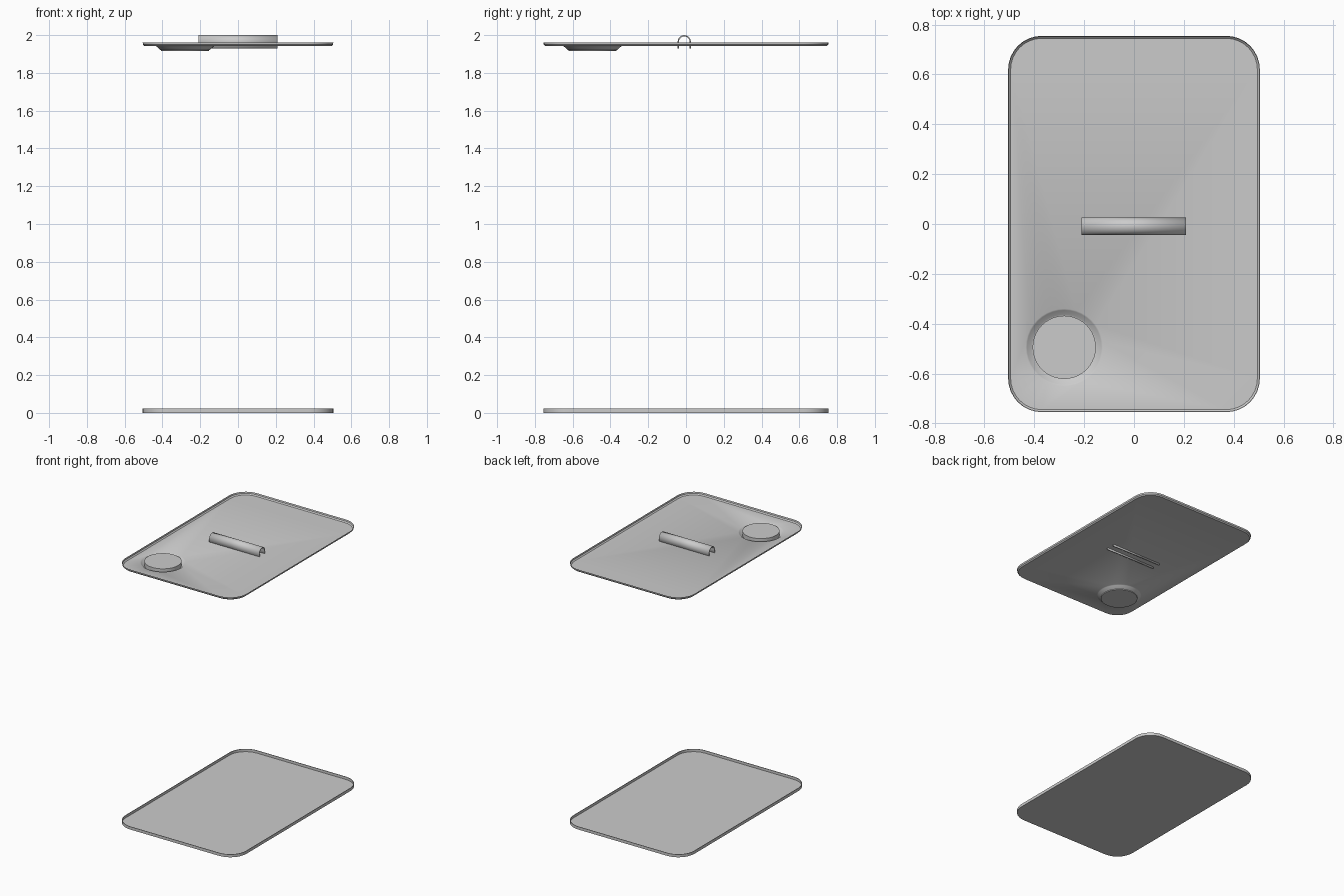
import bpy, bmesh, math

if "Cube" in bpy.data.objects:
    bpy.data.objects.remove(bpy.data.objects["Cube"])

W, D, R = 0.505, 0.755, 0.135   # half width, half depth, corner radius
CAP = (-0.28, -0.495)


def finish(bm, name, recalc=True):
    if recalc:
        bmesh.ops.recalc_face_normals(bm, faces=bm.faces)
    me = bpy.data.meshes.new(name)
    bm.to_mesh(me)
    bm.free()
    ob = bpy.data.objects.new(name, me)
    bpy.context.collection.objects.link(ob)
    bpy.ops.object.select_all(action='DESELECT')
    bpy.context.view_layer.objects.active = ob
    ob.select_set(True)
    bpy.ops.object.shade_smooth_by_angle(angle=math.radians(35))
    return ob


def rounded_rect(inset, n=8):
    r, pts = R - inset, []
    for q, (sx, sy) in enumerate(((1, 1), (-1, 1), (-1, -1), (1, -1))):
        for i in range(n + 1):
            a = math.radians(90 * q + 90 * i / n)
            pts.append((sx * (W - R) + r * math.cos(a), sy * (D - R) + r * math.sin(a)))
    return pts


def circle(r, n=40):
    return [(CAP[0] + r * math.cos(math.tau * i / n), CAP[1] + r * math.sin(math.tau * i / n))
            for i in range(n)]


def stack(bm, rings):
    """Join successive (points, z) rings with quads and return the vertex loops."""
    loops = [[bm.verts.new((x, y, z)) for x, y in pts] for pts, z in rings]
    for a, b in zip(loops, loops[1:]):
        for i in range(len(a)):
            j = (i + 1) % len(a)
            bm.faces.new((a[i], a[j], b[j], b[i]))
    return loops


# Bottom tray
bm = bmesh.new()
loops = stack(bm, [(rounded_rect(0.004), 0.022), (rounded_rect(0), 0.022), (rounded_rect(0), 0)])
bm.faces.new(loops[-1])
finish(bm, "bottom_tray")

# Lid: flared rim, flat plate, and a conical recess around the cap
bm = bmesh.new()
rim = stack(bm, [(rounded_rect(0), 1.962), (rounded_rect(0.002), 1.95), (rounded_rect(0.01), 1.942)])[-1]
well = stack(bm, [(circle(0.155), 1.942), (circle(0.149), 1.938), (circle(0.132), 1.922),
                  (circle(0.127), 1.920)])[0]
edges = [bm.edges.get((l[i], l[(i + 1) % len(l)])) for l in (rim, well) for i in range(len(l))]
bmesh.ops.triangle_fill(bm, use_beauty=True, use_dissolve=False, edges=edges, normal=(0, 0, 1))
finish(bm, "lid_plate")

# Filler cap
bm = bmesh.new()
loops = stack(bm, [(circle(0.127), 1.915), (circle(0.127), 1.952)])
for l in loops:
    bm.faces.new(l)
finish(bm, "filler_cap")

# Arched carry handle, open at both ends
bm = bmesh.new()
profile = [(-0.035, 1.93)]
profile += [(-0.035 * math.cos(math.pi * i / 16), 1.965 + 0.035 * math.sin(math.pi * i / 16)) for i in range(17)]
profile += [(0.035, 1.93)]
left, right = ([bm.verts.new((x, y - 0.009, z)) for y, z in profile] for x in (-0.21, 0.208))
for i in range(len(profile) - 1):
    bm.faces.new((left[i], right[i], right[i + 1], left[i + 1]))
handle = finish(bm, "carry_handle", recalc=False)
mod = handle.modifiers.new("thickness", 'SOLIDIFY')
mod.thickness = 0.007
mod.offset = -1
